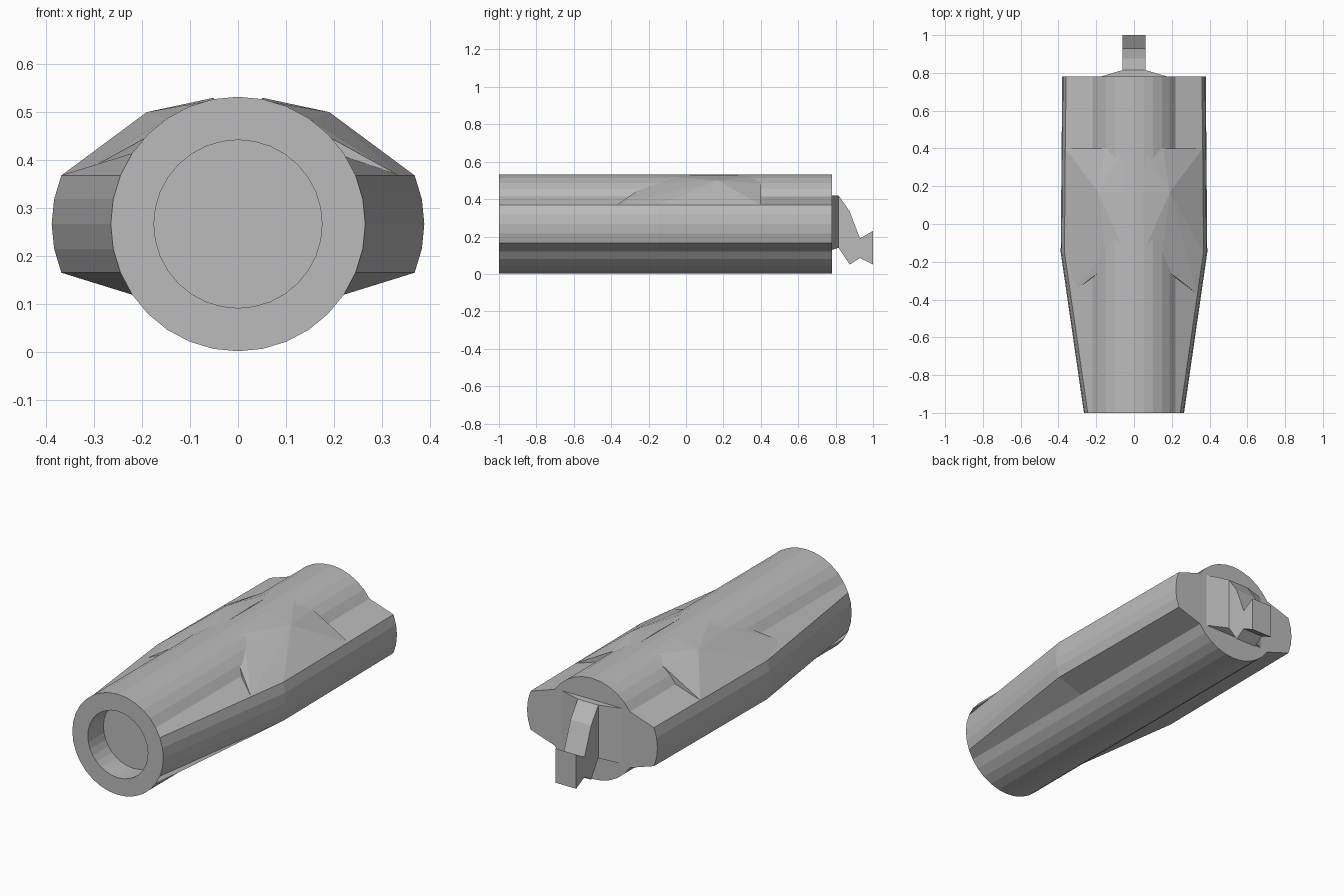
import bpy, bmesh, math

if "Cube" in bpy.data.objects:
    bpy.data.objects.remove(bpy.data.objects["Cube"])

grey = bpy.data.materials.new("plain grey")
grey.diffuse_color = (0.5, 0.5, 0.5, 1)
grey.use_nodes = True
grey.node_tree.nodes["Principled BSDF"].inputs["Base Color"].default_value = grey.diffuse_color

R, CZ, N = 0.265, 0.267, 32


def finish(bm, name):
    bmesh.ops.recalc_face_normals(bm, faces=bm.faces[:])
    me = bpy.data.meshes.new(name)
    bm.to_mesh(me)
    bm.free()
    me.materials.append(grey)
    ob = bpy.data.objects.new(name, me)
    bpy.context.collection.objects.link(ob)
    return ob


def ring(bm, y, r, spread=0.0):
    """Circle at y; the five vertices on each side are pushed outward."""
    verts = []
    for i in range(N):
        a = 2 * math.pi * i / N
        x, z = r * math.cos(a), r * math.sin(a)
        if abs(math.sin(a)) < 0.39:
            x += math.copysign(spread, x)
        verts.append(bm.verts.new((x, y, CZ + z)))
    return verts


def hull(name, points):
    bm = bmesh.new()
    for p in points:
        bm.verts.new(p)
    res = bmesh.ops.convex_hull(bm, input=bm.verts[:])
    loose = [v for v in bm.verts if not v.link_faces]
    bmesh.ops.delete(bm, geom=loose, context='VERTS')
    return finish(bm, name)


# Hull: recessed mouth, round shell, swollen sides
bm = bmesh.new()
rings = [ring(bm, -0.87, 0.175), ring(bm, -1, 0.175), ring(bm, -1, R),
         ring(bm, -0.15, R, 0.123), ring(bm, 0.78, R, 0.115)]
for a, b in zip(rings, rings[1:]):
    for i in range(N):
        j = (i + 1) % N
        bm.faces.new((a[i], a[j], b[j], b[i]))
bm.faces.new(rings[0])
bm.faces.new(rings[-1])
finish(bm, "body")

# Raised shoulders on both upper sides
for s, side in ((1, "right"), (-1, "left")):
    pts = [(0.335, -0.37, 0.368), (0.368, -0.15, 0.368), (0.15, -0.15, 0.485),
           (0.19, 0.17, 0.50), (0.155, 0.4, 0.485), (0.364, 0.4, 0.368),
           (0.05, 0.17, 0.53), (0.05, 0.4, 0.525), (0.05, -0.15, 0.525),
           (0.32, -0.365, 0.33), (0.36, -0.15, 0.3), (0.1, -0.15, 0.3),
           (0.05, 0.4, 0.3), (0.36, 0.4, 0.3)]
    hull(side + "_shoulder", [(s * x, y, z) for x, y, z in pts])

# Tapered tail mount
hull("tail_mount", [(s * x, y, z) for s in (-1, 1) for x, y, z in
                    ((0.21, 0.77, 0.42), (0.21, 0.77, 0.125),
                     (0.06, 0.815, 0.42), (0.06, 0.815, 0.14))])

# Notched tail fin extruded across x
profile = [(0.80, 0.42), (0.815, 0.42), (0.875, 0.335), (0.93, 0.19), (1.0, 0.23),
           (1.0, 0.05), (0.93, 0.085), (0.875, 0.05), (0.815, 0.14), (0.80, 0.14)]
bm = bmesh.new()
face = bm.faces.new([bm.verts.new((-0.06, y, z)) for y, z in profile])
ext = bmesh.ops.extrude_face_region(bm, geom=[face], use_keep_orig=True)
bmesh.ops.translate(bm, vec=(0.12, 0, 0),
                    verts=[v for v in ext["geom"] if isinstance(v, bmesh.types.BMVert)])
finish(bm, "tail_fin")
